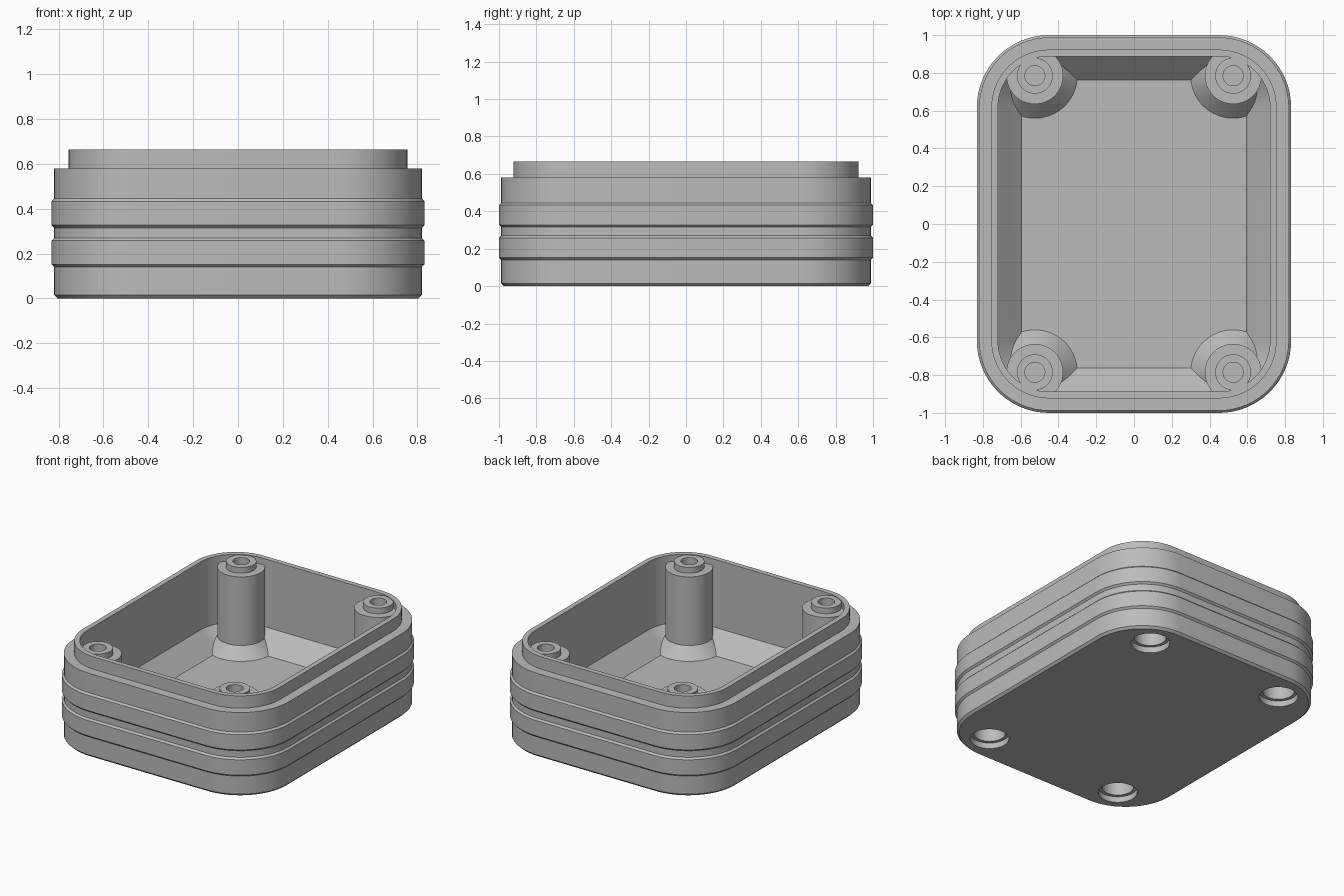
import bpy, bmesh, math

cube = bpy.data.objects.get("Cube")
if cube:
    bpy.data.objects.remove(cube, do_unlink=True)

grey = bpy.data.materials.new("plain grey")
grey.use_nodes = True
grey.diffuse_color = (0.5, 0.5, 0.5, 1)
grey.node_tree.nodes["Principled BSDF"].inputs["Base Color"].default_value = (0.5, 0.5, 0.5, 1)

CORE = (0.45, 0.618)      # centres of the rounded corners
BOSS = (0.525, 0.785)     # centres of the screw posts
ARC = 16                  # segments in a quarter turn


def loft(name, profile, core=(0, 0), centre=(0, 0)):
    """Closed solid from (radius, height) rings; a core makes rounded rectangles."""
    bm = bmesh.new()
    rings = []
    for radius, z in profile:
        ring = []
        for quarter, (sx, sy) in enumerate(((1, 1), (-1, 1), (-1, -1), (1, -1))):
            for step in range(ARC + 1):
                a = (quarter + step / ARC) * math.pi / 2
                ring.append(bm.verts.new((centre[0] + sx * core[0] + radius * math.cos(a),
                                          centre[1] + sy * core[1] + radius * math.sin(a), z)))
        rings.append(ring)
    count = len(rings[0])
    for low, high in zip(rings, rings[1:]):
        for i in range(count):
            j = (i + 1) % count
            bm.faces.new((low[i], low[j], high[j], high[i]))
    bm.faces.new(rings[0][::-1])
    bm.faces.new(rings[-1])
    bmesh.ops.remove_doubles(bm, verts=bm.verts, dist=1e-5)
    bmesh.ops.recalc_face_normals(bm, faces=bm.faces)
    mesh = bpy.data.meshes.new(name)
    bm.to_mesh(mesh)
    bm.free()
    mesh.materials.append(grey)
    obj = bpy.data.objects.new(name, mesh)
    bpy.context.collection.objects.link(obj)
    return obj


def subtract(target, cutter):
    """Cut one solid from another and discard the cutter."""
    cutter.hide_render = True
    mod = target.modifiers.new("cut", "BOOLEAN")
    mod.operation = "DIFFERENCE"
    mod.solver = "EXACT"
    mod.object = cutter
    bpy.context.view_layer.objects.active = target
    bpy.ops.object.modifier_apply(modifier=mod.name)
    bpy.data.objects.remove(cutter, do_unlink=True)


# Outer body: chamfered base, two raised bands and a stepped lip
WALL, BAND = 0.37, 0.382
outline = [(WALL - 0.015, 0), (WALL, 0.015)]
for bottom, top in ((0.14, 0.27), (0.315, 0.445)):
    outline += [(WALL, bottom), (BAND, bottom + 0.012), (BAND, top - 0.012), (WALL, top)]
outline += [(WALL, 0.58), (0.305, 0.58), (0.305, 0.665)]
body = loft("enclosure_base", outline, CORE)

# Cavity with a sloped floor edge; the posts are left standing inside it
cavity = loft("cavity_cutter", [(0.145, 0.07), (0.27, 0.195), (0.27, 0.8)], CORE)
corners = [(sx * BOSS[0], sy * BOSS[1]) for sx in (-1, 1) for sy in (-1, 1)]
for spot in corners:
    post = loft("post", [(0.265, 0.03), (0.15, 0.145), (0.15, 0.62),
                         (0.095, 0.62), (0.095, 0.66)], centre=spot)
    subtract(cavity, post)
subtract(body, cavity)

# Screw holes in the post tops and counterbored holes underneath
for spot in corners:
    subtract(body, loft("screw_hole", [(0.053, 0.35), (0.053, 0.9)], centre=spot))
    subtract(body, loft("base_hole", [(0.122, -0.1), (0.122, 0.04),
                                      (0.1, 0.04), (0.1, 0.25)], centre=spot))

# Smooth curved walls with crisp edges
bpy.ops.object.select_all(action="DESELECT")
body.select_set(True)
bpy.context.view_layer.objects.active = body
bpy.ops.object.shade_smooth_by_angle(angle=math.radians(25))
